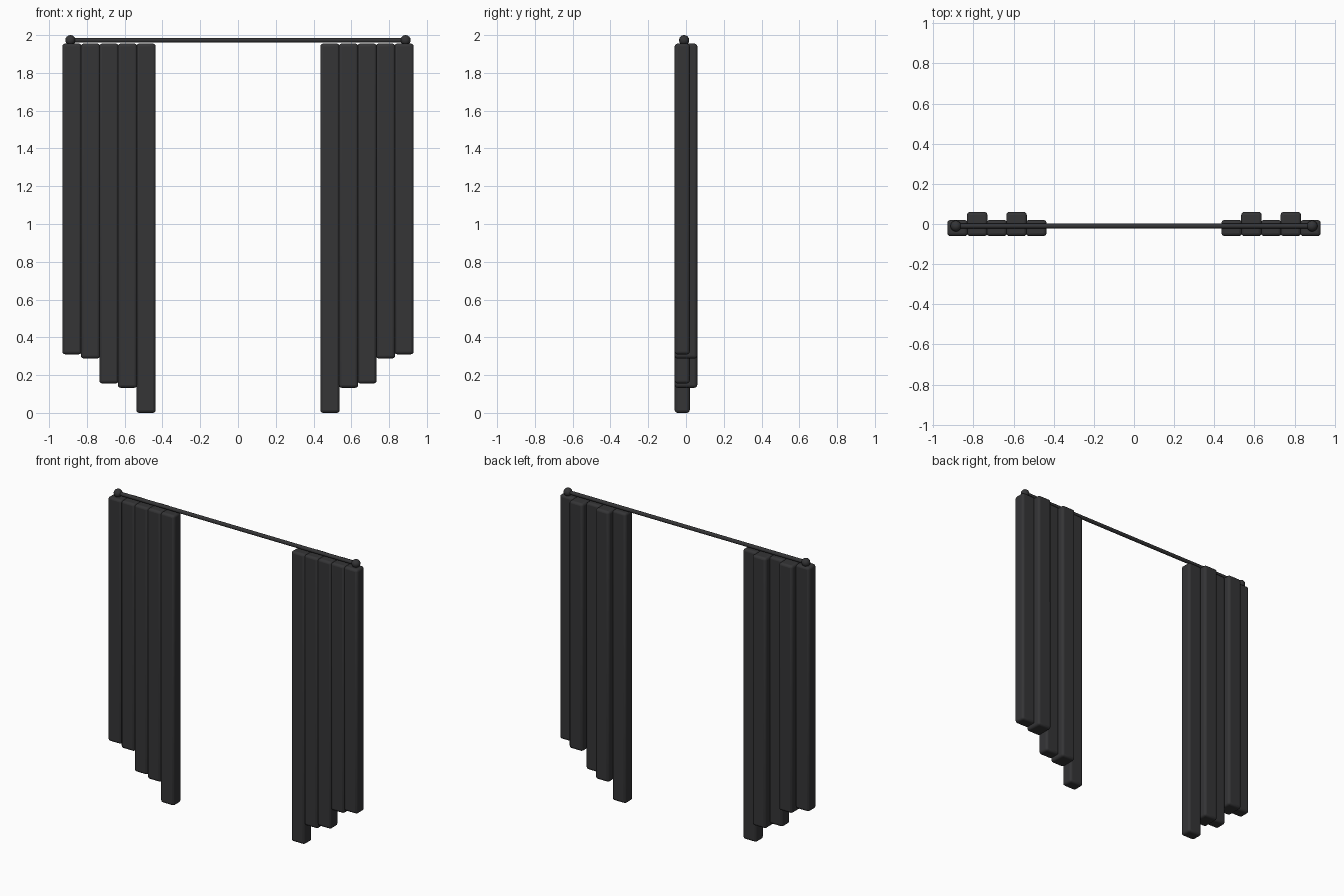
import bpy

if "Cube" in bpy.data.objects:
    bpy.data.objects.remove(bpy.data.objects["Cube"])

dark = bpy.data.materials.new("dark_cloth")
dark.diffuse_color = (0.035, 0.035, 0.037, 1)
dark.use_nodes = True
dark.node_tree.nodes["Principled BSDF"].inputs["Base Color"].default_value = dark.diffuse_color


def finish(obj, name):
    obj.name = name
    obj.data.materials.append(dark)
    bpy.ops.object.shade_smooth_by_angle()


def fold(name, x, bottom, back):
    # one vertical curtain pleat with rounded edges
    top, front, width = 1.955, -0.06, 0.102
    bpy.ops.mesh.primitive_cube_add(
        size=1, location=(x, (front + back) / 2, (top + bottom) / 2))
    obj = bpy.context.object
    obj.scale = (width, back - front, top - bottom)
    bpy.ops.object.transform_apply(location=False, rotation=False, scale=True)
    bevel = obj.modifiers.new("soft_edges", 'BEVEL')
    bevel.width = 0.015
    bevel.segments = 3
    finish(obj, name)


# pleats from outer to inner: alternating depth, stepped hem
hems = [0.312, 0.29, 0.158, 0.135, 0.002]
for side, label in ((-1, "left"), (1, "right")):
    for i, hem in enumerate(hems):
        fold(f"{label}_curtain_fold_{i + 1}", side * (0.879 - i * 0.098),
             max(hem - 0.002, 0), 0.06 if i % 2 else 0.02)
    # rod end ball
    bpy.ops.mesh.primitive_uv_sphere_add(
        segments=24, ring_count=16, radius=0.027,
        location=(side * 0.887, -0.01, 1.973))
    finish(bpy.context.object, f"{label}_finial")

# curtain rod
bpy.ops.mesh.primitive_cylinder_add(
    vertices=24, radius=0.0125, depth=1.774,
    location=(0, -0.01, 1.973), rotation=(0, 1.570796, 0))
finish(bpy.context.object, "curtain_rod")
